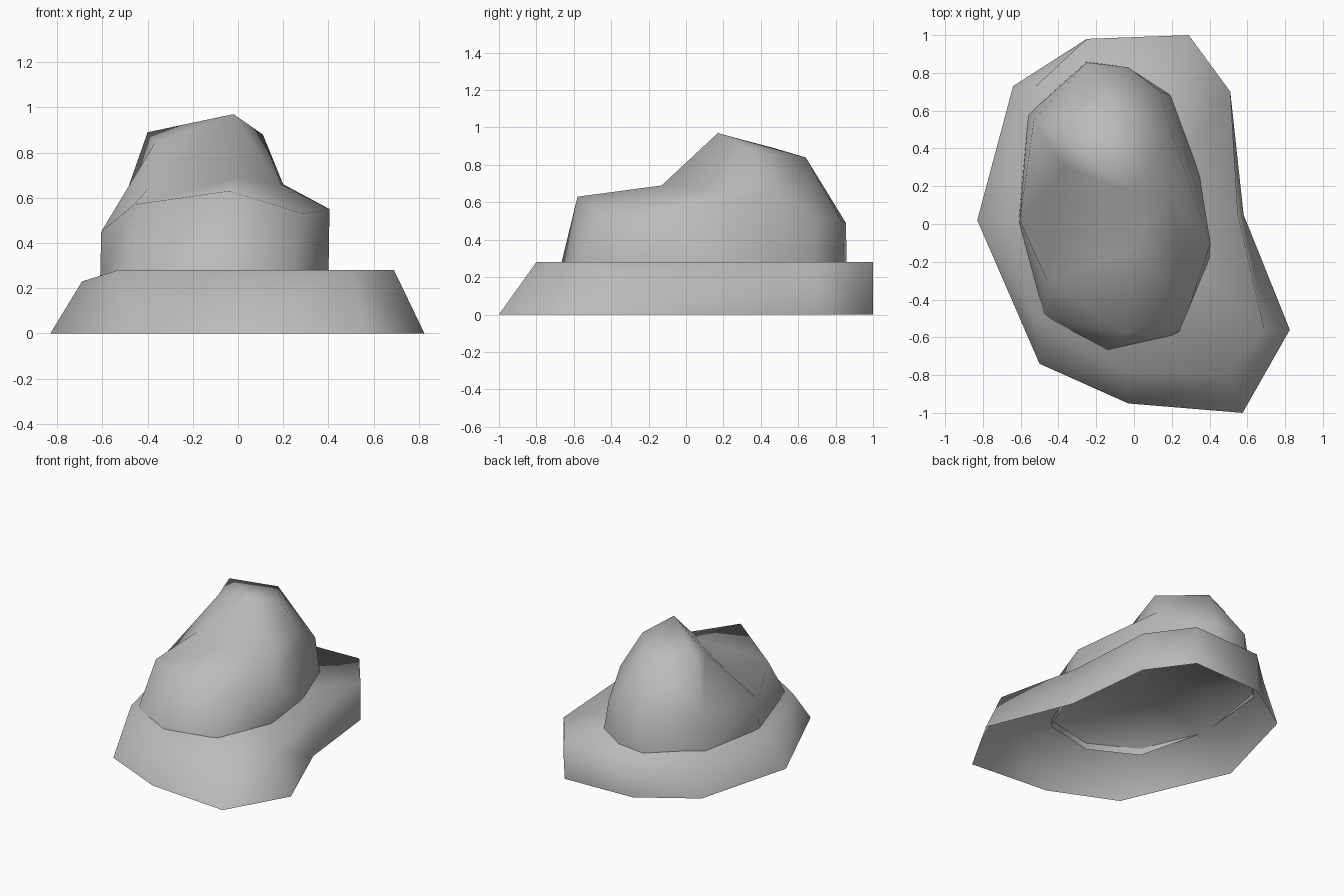
import bpy
import bmesh

default_cube = bpy.data.objects.get("Cube")
if default_cube:
    bpy.data.objects.remove(default_cube, do_unlink=True)

# Plain stone colour
stone = bpy.data.materials.new("grey_stone")
stone.use_nodes = True
stone_colour = (0.5, 0.5, 0.5, 1)
stone.diffuse_color = stone_colour
stone.node_tree.nodes["Principled BSDF"].inputs["Base Color"].default_value = stone_colour


def at_height(outline, height):
    """Lift a flat outline to one height."""
    return [(x, y, height) for x, y in outline]


def loft(name, rings, peak):
    """Join matching rings with faces, and fan the last ring to a peak."""
    bm = bmesh.new()
    loops = [[bm.verts.new(point) for point in ring] for ring in rings]
    for lower, upper in zip(loops, loops[1:]):
        for i in range(len(lower)):
            j = (i + 1) % len(lower)
            bm.faces.new((lower[i], lower[j], upper[j], upper[i]))
    tip = bm.verts.new(peak)
    last = loops[-1]
    for i in range(len(last)):
        bm.faces.new((last[i], last[(i + 1) % len(last)], tip))
    # Repeated ring points collapse to a single corner
    bmesh.ops.remove_doubles(bm, verts=bm.verts, dist=0.001)
    bmesh.ops.triangulate(bm, faces=bm.faces)
    bmesh.ops.recalc_face_normals(bm, faces=bm.faces)
    mesh = bpy.data.meshes.new(name)
    bm.to_mesh(mesh)
    bm.free()
    for face in mesh.polygons:
        face.use_smooth = True
    mesh.materials.append(stone)
    rock = bpy.data.objects.new(name, mesh)
    bpy.context.collection.objects.link(rock)


# Lower rock: open underneath, with a level top that runs under the boulder
# (all outlines run counter-clockwise from the front)
ground_outline = [(-.03, -.95), (.575, -1), (.825, -.56), (.58, .05), (.51, .7),
                  (.29, 1), (-.25, .98), (-.64, .73), (-.83, .02), (-.5, -.74)]
ledge_rim = [(-.05, -.78, .28), (.5, -.8, .28), (.69, -.56, .28), (.55, .05, .28),
             (.51, .7, .28), (.29, 1, .28), (-.25, .98, .28), (-.52, .73, .28),
             (-.69, .02, .23), (-.53, -.49, .28)]
loft("rock_skirt", [at_height(ground_outline, 0), ledge_rim], peak=(0, .05, .28))

# Upper rock: steep sides, a low front shelf and a raised back
boulder_foot = [(-.15, -.675), (.23, -.59), (.4, -.18), (.34, .3), (.2, .68),
                (-.03, .83), (-.25, .86), (-.56, .58), (-.61, .02), (-.48, -.5)]
shoulder = [(-.04, -.58, .63), (.29, -.45, .53), (.405, -.1, .55), (.2, .48, .66),
            (.14, .7, .51), (-.03, .83, .5), (-.25, .855, .49), (-.53, .55, .52),
            (-.605, .02, .45), (-.46, -.3, .57)]
saddle = (0, -.13, .69)
right_dip = (.19, .15, .66)
right_crest = (.11, .35, .88)
back_crest = (-.12, .64, .84)
left_crest = (-.4, .47, .89)
left_brow = (-.37, .3, .84)
left_dip = (-.4, .1, .64)
crown = [saddle, right_dip, right_dip, right_crest, back_crest,
         back_crest, back_crest, left_crest, left_brow, left_dip]
loft("rock_boulder", [at_height(boulder_foot, .24), shoulder, crown],
     peak=(-.02, .17, .97))
